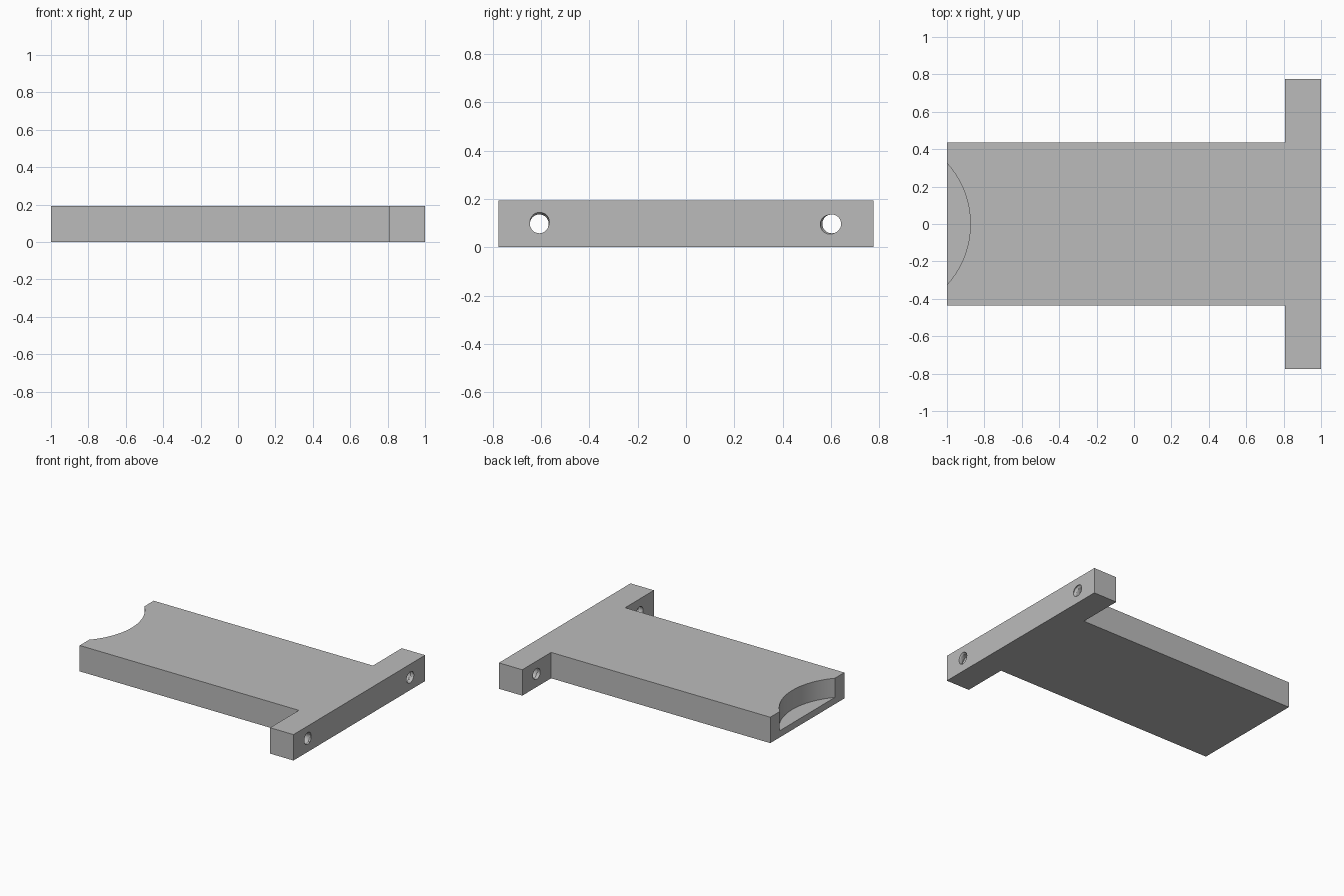
import bpy, bmesh, math
from mathutils import Matrix

if "Cube" in bpy.data.objects:
    bpy.data.objects.remove(bpy.data.objects["Cube"], do_unlink=True)

HEIGHT = 0.193
BAR_X = 0.807       # inner face of the cross bar
BODY_Y = 0.436      # half width of the body
BAR_Y = 0.775       # half width of the cross bar

grey = bpy.data.materials.new("plain grey")
grey.use_nodes = True
colour = (0.5, 0.5, 0.5, 1)
grey.diffuse_color = colour
grey.node_tree.nodes["Principled BSDF"].inputs["Base Color"].default_value = colour


def make_object(name, bm):
    bmesh.ops.recalc_face_normals(bm, faces=bm.faces)
    mesh = bpy.data.meshes.new(name)
    bm.to_mesh(mesh)
    bm.free()
    mesh.materials.append(grey)
    obj = bpy.data.objects.new(name, mesh)
    bpy.context.collection.objects.link(obj)
    return obj


def t_plate():
    half = [(-1, BODY_Y), (BAR_X, BODY_Y), (BAR_X, BAR_Y), (1, BAR_Y)]
    outline = half + [(x, -y) for x, y in reversed(half)]
    bm = bmesh.new()
    face = bm.faces.new([bm.verts.new((x, y, 0)) for x, y in outline])
    result = bmesh.ops.extrude_face_region(bm, geom=[face])
    top = [v for v in result["geom"] if isinstance(v, bmesh.types.BMVert)]
    bmesh.ops.translate(bm, verts=top, vec=(0, 0, HEIGHT))
    return make_object("t_shaped_plate", bm)


def pocket_cutter():
    radius, floor, depth = 0.485, 0.05, 0.4
    bm = bmesh.new()
    bmesh.ops.create_cone(
        bm, cap_ends=True, segments=128, radius1=radius, radius2=radius, depth=depth,
        matrix=Matrix.Translation((-0.875 - radius, 0, floor + depth / 2)))
    return make_object("pocket_cutter", bm)


def thread_cutter(name, y, phase):
    # Round bore whose radius swells along a helix
    sides, pitch, inner, groove = 32, 0.055, 0.039, 0.009
    start, end, steps = BAR_X - 0.02, 1.02, 36
    bm = bmesh.new()
    rings = []
    for i in range(steps + 1):
        x = start + (end - start) * i / steps
        ring = []
        for j in range(sides):
            a = math.tau * j / sides
            wave = math.cos(a - phase - math.tau * (x - 1) / pitch)
            r = inner + groove * max(0, wave)
            ring.append(bm.verts.new((x, y + r * math.cos(a), HEIGHT / 2 + r * math.sin(a))))
        rings.append(ring)
    for low, high in zip(rings, rings[1:]):
        for j in range(sides):
            k = (j + 1) % sides
            bm.faces.new((low[j], low[k], high[k], high[j]))
    bm.faces.new(rings[0])
    bm.faces.new(rings[-1])
    return make_object(name, bm)


plate = t_plate()
cutters = [pocket_cutter(),
           thread_cutter("front_thread_cutter", -0.607, math.radians(80)),
           thread_cutter("back_thread_cutter", 0.603, math.radians(200))]

# Cut the pocket and the two threaded holes
bpy.context.view_layer.objects.active = plate
plate.select_set(True)
for cutter in cutters:
    cutter.hide_render = True
    mod = plate.modifiers.new(cutter.name, "BOOLEAN")
    mod.operation = "DIFFERENCE"
    mod.solver = "EXACT"
    mod.object = cutter
    bpy.ops.object.modifier_apply(modifier=mod.name)
    bpy.data.objects.remove(cutter, do_unlink=True)

bpy.ops.object.shade_smooth_by_angle(angle=math.radians(30))
